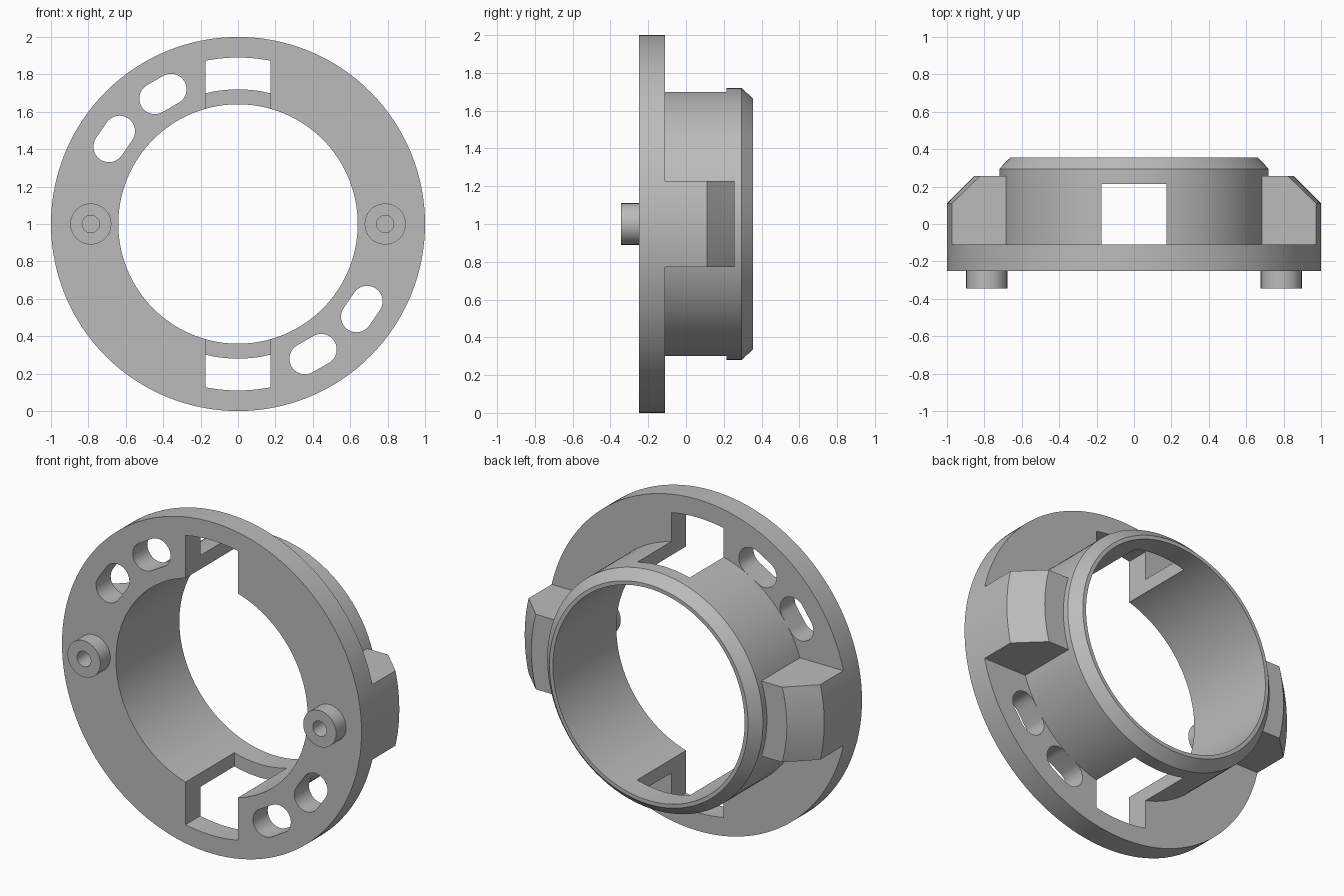
import bpy, bmesh
from math import sin, cos, asin, pi, radians
from mathutils import Vector

cube = bpy.data.objects.get("Cube")
if cube:
    bpy.data.objects.remove(cube)

SEG = 128
FRONT, PLATE = -0.25, -0.11      # front and back of the flange
HALF = 0.2265                    # half height of the side blocks

grey = bpy.data.materials.new("plain grey")
grey.use_nodes = True
grey.diffuse_color = (0.5, 0.5, 0.5, 1)
grey.node_tree.nodes["Principled BSDF"].inputs["Base Color"].default_value = (0.5, 0.5, 0.5, 1)


def finish(name, bm):
    bmesh.ops.recalc_face_normals(bm, faces=bm.faces)
    mesh = bpy.data.meshes.new(name)
    bm.to_mesh(mesh)
    bm.free()
    mesh.materials.append(grey)
    obj = bpy.data.objects.new(name, mesh)
    bpy.context.collection.objects.link(obj)
    return obj


def lathe(name, profile, cx=0.0, seg=SEG):
    """Turn a closed (radius, y) profile about a y axis at height 1."""
    bm = bmesh.new()
    rings = []
    for i in range(seg):
        a = 2 * pi * i / seg
        rings.append([bm.verts.new((cx + r * cos(a), y, 1 + r * sin(a))) for r, y in profile])
    n = len(profile)
    for i in range(seg):
        p, q = rings[i], rings[(i + 1) % seg]
        for j in range(n):
            k = (j + 1) % n
            bm.faces.new((p[j], p[k], q[k], q[j]))
    return finish(name, bm)


def prism(bm, points, y0, y1):
    """Extrude an (x, z) outline, measured from the ring centre, along y."""
    face = bm.faces.new([bm.verts.new((x, y0, 1 + z)) for x, z in points])
    ext = bmesh.ops.extrude_face_region(bm, geom=[face])
    verts = [v for v in ext["geom"] if isinstance(v, bmesh.types.BMVert)]
    bmesh.ops.translate(bm, verts=verts, vec=(0, y1 - y0, 0))


def arc(cx, cz, r, a0, a1, n):
    return [(cx + r * cos(a0 + (a1 - a0) * i / n), cz + r * sin(a0 + (a1 - a0) * i / n))
            for i in range(n + 1)]


def boolean(obj, cutter, operation):
    cutter.hide_render = True
    mod = obj.modifiers.new("cut", "BOOLEAN")
    mod.operation, mod.solver, mod.object = operation, "EXACT", cutter
    bpy.context.view_layer.objects.active = obj
    bpy.ops.object.modifier_apply(modifier=mod.name)
    bpy.data.objects.remove(cutter)


def smooth(obj):
    bpy.ops.object.select_all(action="DESELECT")
    obj.select_set(True)
    bpy.context.view_layer.objects.active = obj
    bpy.ops.object.shade_smooth_by_angle(angle=radians(25))


# Flange and collar, turned as one piece with a chamfered rear rim
body = lathe("flange_and_collar", [(0.64, FRONT), (1.0, FRONT), (1.0, PLATE), (0.72, PLATE),
                                   (0.72, 0.295), (0.663, 0.355), (0.64, 0.355)])

# Openings, each repeated half a turn away
bm = bmesh.new()
half_w, outer = 0.175, 0.89
spread = asin(half_w / outer)
window = [(half_w, 0.45)] + arc(0, 0, outer, pi / 2 - spread, pi / 2 + spread, 12) + [(-half_w, 0.45)]
for s in (1, -1):
    # rectangular window through flange and collar
    prism(bm, [(s * x, s * z) for x, z in window], -0.4, 0.215)
    # two oblong adjustment slots
    for deg in (120, 145.5):
        a = radians(deg)
        cx, cz, run, rad = 0.803 * cos(a), 0.803 * sin(a), 0.05, 0.083
        tx, tz = -sin(a) * run, cos(a) * run
        oblong = (arc(cx + tx, cz + tz, rad, a, a + pi, 16)
                  + arc(cx - tx, cz - tz, rad, a + pi, a + 2 * pi, 16))
        prism(bm, [(s * x, s * z) for x, z in oblong], -0.4, -0.05)
    # pilot hole behind each post
    prism(bm, arc(s * 0.787, 0, 0.046, 0, 2 * pi * 31 / 32, 31), -0.4, -0.05)
boolean(body, finish("cutter", bm), "DIFFERENCE")
smooth(body)

for side, s in (("left", 1), ("right", -1)):
    # Side block: a slice of a chamfered ring
    block = lathe(side + "_block", [(0.7, PLATE), (1.0, PLATE), (1.0, 0.11),
                                    (0.853, 0.257), (0.7, 0.257)])
    bm = bmesh.new()
    prism(bm, [(s * 0.4, -HALF), (s * 1.2, -HALF), (s * 1.2, HALF), (s * 0.4, HALF)], -0.5, 0.5)
    boolean(block, finish("cutter", bm), "INTERSECT")
    smooth(block)

    # Hollow front post
    post = lathe(side + "_post", [(0.046, FRONT), (0.11, FRONT), (0.11, -0.345), (0.046, -0.345)],
                 cx=s * 0.787, seg=32)
    smooth(post)
